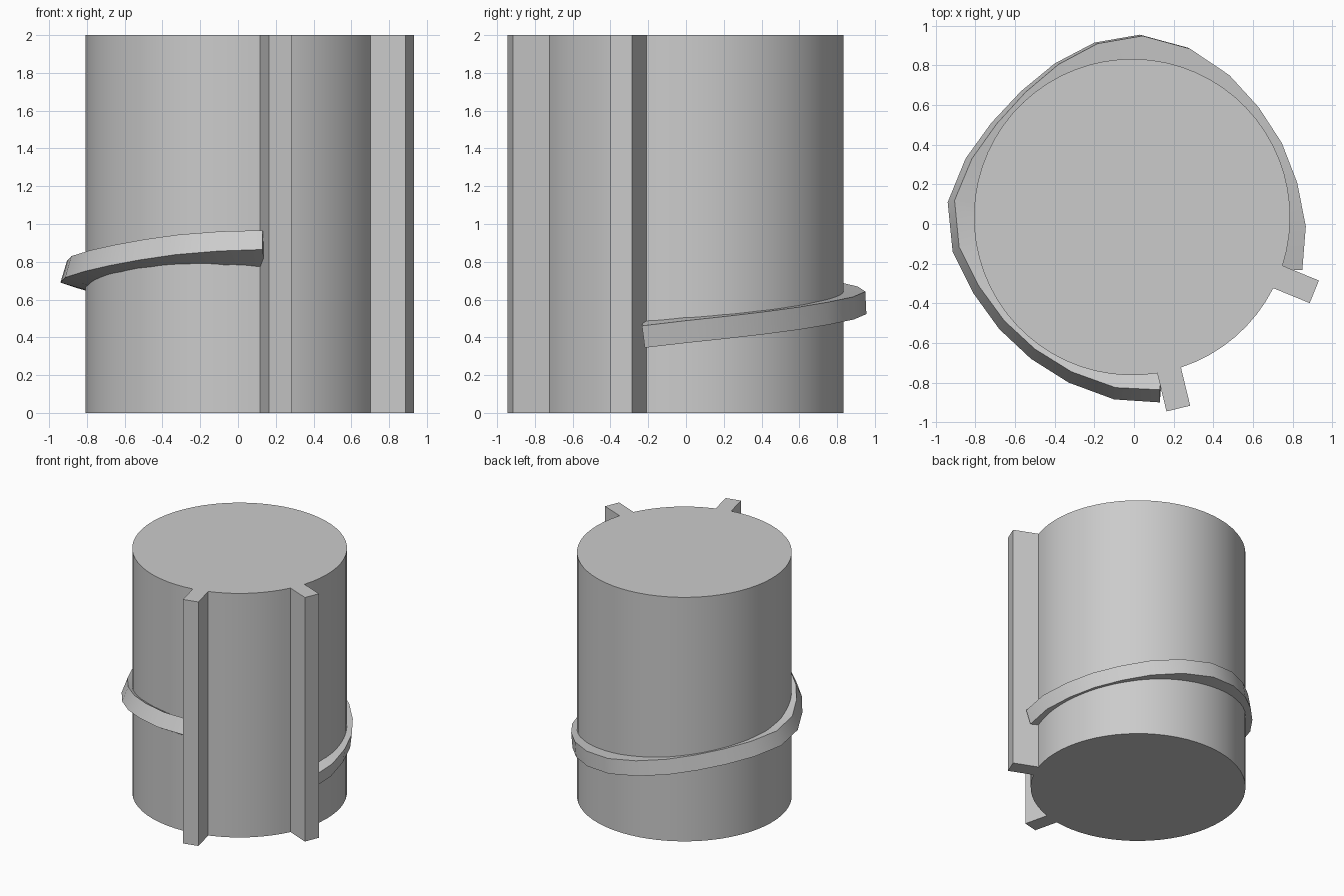
import bpy, bmesh
from math import sin, cos, asin, atan2, radians, pi, tau
from mathutils import Vector

if "Cube" in bpy.data.objects:
    bpy.data.objects.remove(bpy.data.objects["Cube"])

CX, CY, R, TIP, HALF = -0.01, 0.035, 0.798, 0.994, 0.0615


def finish(name, bm):
    bmesh.ops.recalc_face_normals(bm, faces=bm.faces)
    me = bpy.data.meshes.new(name)
    bm.to_mesh(me)
    bm.free()
    ob = bpy.data.objects.new(name, me)
    bpy.context.collection.objects.link(ob)
    bpy.ops.object.select_all(action='DESELECT')
    bpy.context.view_layer.objects.active = ob
    ob.select_set(True)
    bpy.ops.object.shade_smooth_by_angle(angle=radians(30))
    return ob


# Ribbed core: round profile with two radial ribs, extruded upward
ribs = [radians(-76.4), radians(-22.3)]
half_angle = asin(HALF / R)
outline = []
for i, a in enumerate(ribs):
    out, side = Vector((cos(a), sin(a))), Vector((-sin(a), cos(a)))
    outline += [out * TIP - side * HALF, out * TIP + side * HALF]
    start = a + half_angle
    end = (ribs + [ribs[0] + tau])[i + 1] - half_angle
    n = max(2, round((end - start) / (tau / 64)))
    for k in range(n + 1):
        t = start + (end - start) * k / n
        outline.append(Vector((R * cos(t), R * sin(t))))
bm = bmesh.new()
base = bm.faces.new([bm.verts.new((p.x + CX, p.y + CY, 0)) for p in outline])
top = bmesh.ops.extrude_face_region(bm, geom=[base], use_keep_orig=True)
bmesh.ops.translate(bm, vec=(0, 0, 2),
                    verts=[v for v in top['geom'] if isinstance(v, bmesh.types.BMVert)])
finish("ribbed_core", bm)

# Spiral band: rectangular section that gradually tilts while it climbs
path = [(.85, -.22, .345), (.866, 0, .37), (.82, .22, .393), (.74, .42, .416),
        (.62, .60, .44), (.47, .76, .467), (.27, .89, .495), (.03, .955, .523),
        (-.20, .915, .55), (-.40, .81, .575), (-.57, .67, .602), (-.72, .51, .63),
        (-.85, .33, .66), (-.94, .11, .69), (-.915, -.14, .717), (-.81, -.35, .75),
        (-.68, -.53, .78), (-.52, -.68, .81), (-.33, -.80, .838), (-.10, -.885, .857),
        (.13, -.90, .865)]
pts = [Vector(p) for p in path]
HEIGHT, DEPTH = 0.12, 0.2
bm = bmesh.new()
rings = []
for i, p in enumerate(pts):
    tan = (pts[min(i + 1, len(pts) - 1)] - pts[max(i - 1, 0)]).normalized()
    out = Vector((tan.y, -tan.x, 0)).normalized()
    up = out.cross(tan)
    ang = atan2(p.y - CY, p.x - CX)
    if ang < radians(-30):
        ang += tau
    tilt = 0.155 * (ang - radians(72))
    rise = up * cos(tilt) - out * sin(tilt)
    inward = -(out * cos(tilt) + up * sin(tilt))
    low = p - out * HEIGHT * max(0, sin(-tilt))
    high = low + rise * HEIGHT
    rings.append([bm.verts.new(v) for v in
                  (low, high, high + inward * DEPTH, low + inward * DEPTH)])
for a, b in zip(rings, rings[1:]):
    for k in range(4):
        m = (k + 1) % 4
        bm.faces.new((a[k], a[m], b[m], b[k]))
bm.faces.new(rings[0])
bm.faces.new(rings[-1][::-1])
finish("spiral_band", bm)
